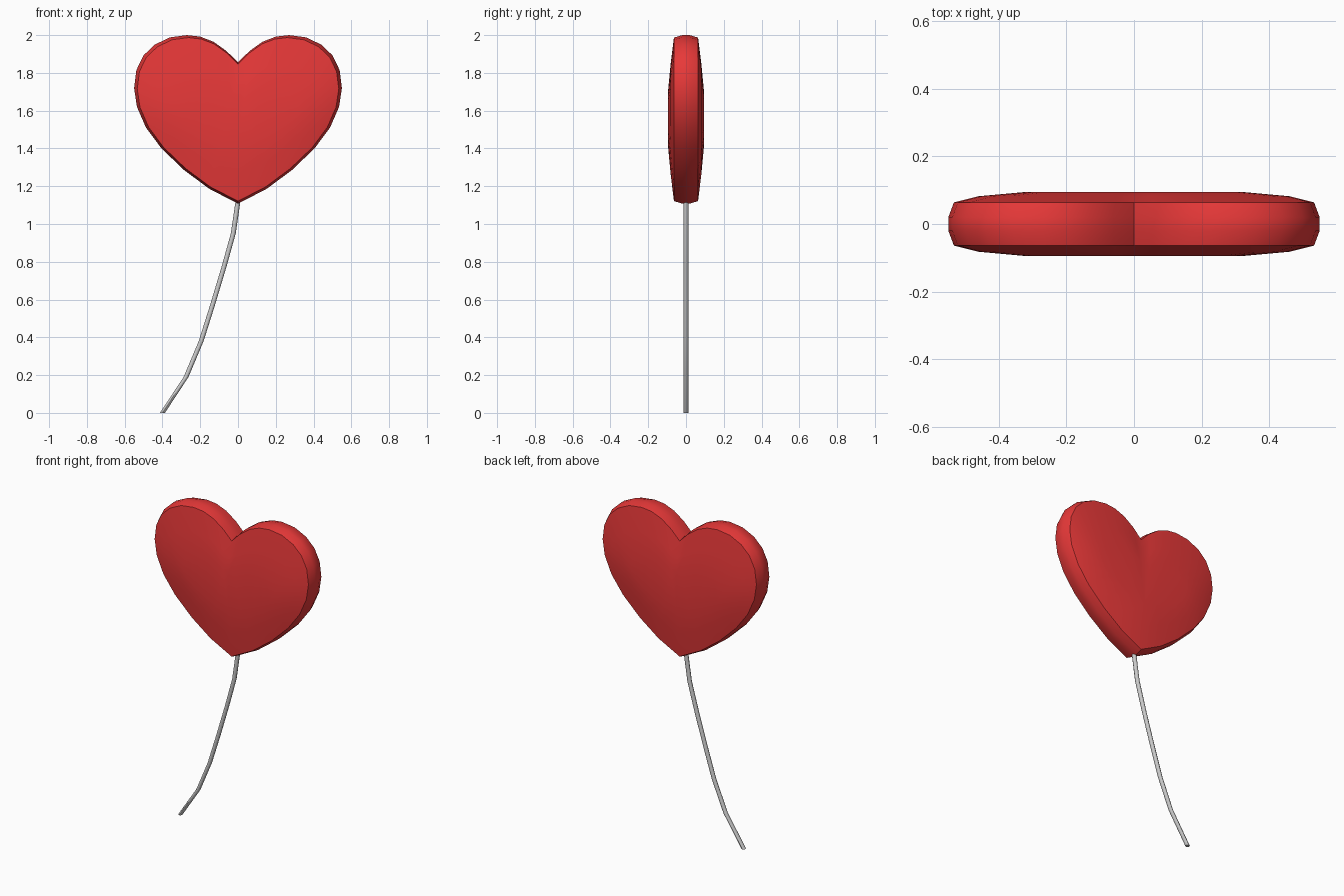
import bpy, bmesh, math

if "Cube" in bpy.data.objects:
    bpy.data.objects.remove(bpy.data.objects["Cube"])


def material(name, color):
    m = bpy.data.materials.new(name)
    m.diffuse_color = color
    m.use_nodes = True
    m.node_tree.nodes["Principled BSDF"].inputs["Base Color"].default_value = m.diffuse_color
    return m


def loft(name, rings, angle):
    """Skin a list of closed point rings and cap both ends."""
    bm = bmesh.new()
    loops = [[bm.verts.new(p) for p in ring] for ring in rings]
    n = len(loops[0])
    for a, b in zip(loops, loops[1:]):
        for i in range(n):
            j = (i + 1) % n
            bm.faces.new((a[i], a[j], b[j], b[i]))
    caps = [bm.faces.new(loops[0]), bm.faces.new(loops[-1])]
    bmesh.ops.triangulate(bm, faces=caps)
    bmesh.ops.recalc_face_normals(bm, faces=bm.faces)
    mesh = bpy.data.meshes.new(name)
    bm.to_mesh(mesh)
    bm.free()
    obj = bpy.data.objects.new(name, mesh)
    bpy.context.collection.objects.link(obj)
    bpy.ops.object.select_all(action='DESELECT')
    bpy.context.view_layer.objects.active = obj
    obj.select_set(True)
    bpy.ops.object.shade_smooth_by_angle(angle=math.radians(angle))
    return obj


# Heart balloon: mirrored half outline, shrunk towards domed front and back
half = [(0, 1.855), (0.06, 1.915), (0.13, 1.965), (0.2, 1.992), (0.27, 2.0),
        (0.36, 1.988), (0.44, 1.95), (0.5, 1.893), (0.538, 1.815), (0.55, 1.72),
        (0.535, 1.62), (0.487, 1.51), (0.405, 1.4), (0.285, 1.285),
        (0.15, 1.185), (0, 1.108)]
outline = half + [(-x, z) for x, z in half[-2:0:-1]]
CENTRE = 1.56
# depth, x scale, z scale
layers = [(0.095, 0.58, 0.33), (0.082, 0.84, 0.64), (0.064, 0.97, 0.97), (0.02, 1, 1)]
layers = [(-y, sx, sz) for y, sx, sz in layers] + layers[::-1]
rings = [[(x * sx, y, CENTRE + (z - CENTRE) * sz) for x, z in outline]
         for y, sx, sz in layers]
heart = loft("heart_balloon", rings, 50)
heart.data.materials.append(material("red", (0.8, 0.04, 0.04, 1)))

# String: thin tube along a bent path, cut flat at the ground
path = [(-0.4, 0), (-0.275, 0.19), (-0.195, 0.38), (-0.135, 0.57),
        (-0.075, 0.77), (-0.025, 0.95), (0, 1.12)]
R = 0.013
rings = [[(x + R * math.cos(k * math.tau / 8), R * math.sin(k * math.tau / 8), z)
          for k in range(8)] for x, z in path]
loft("string", rings, 50)
